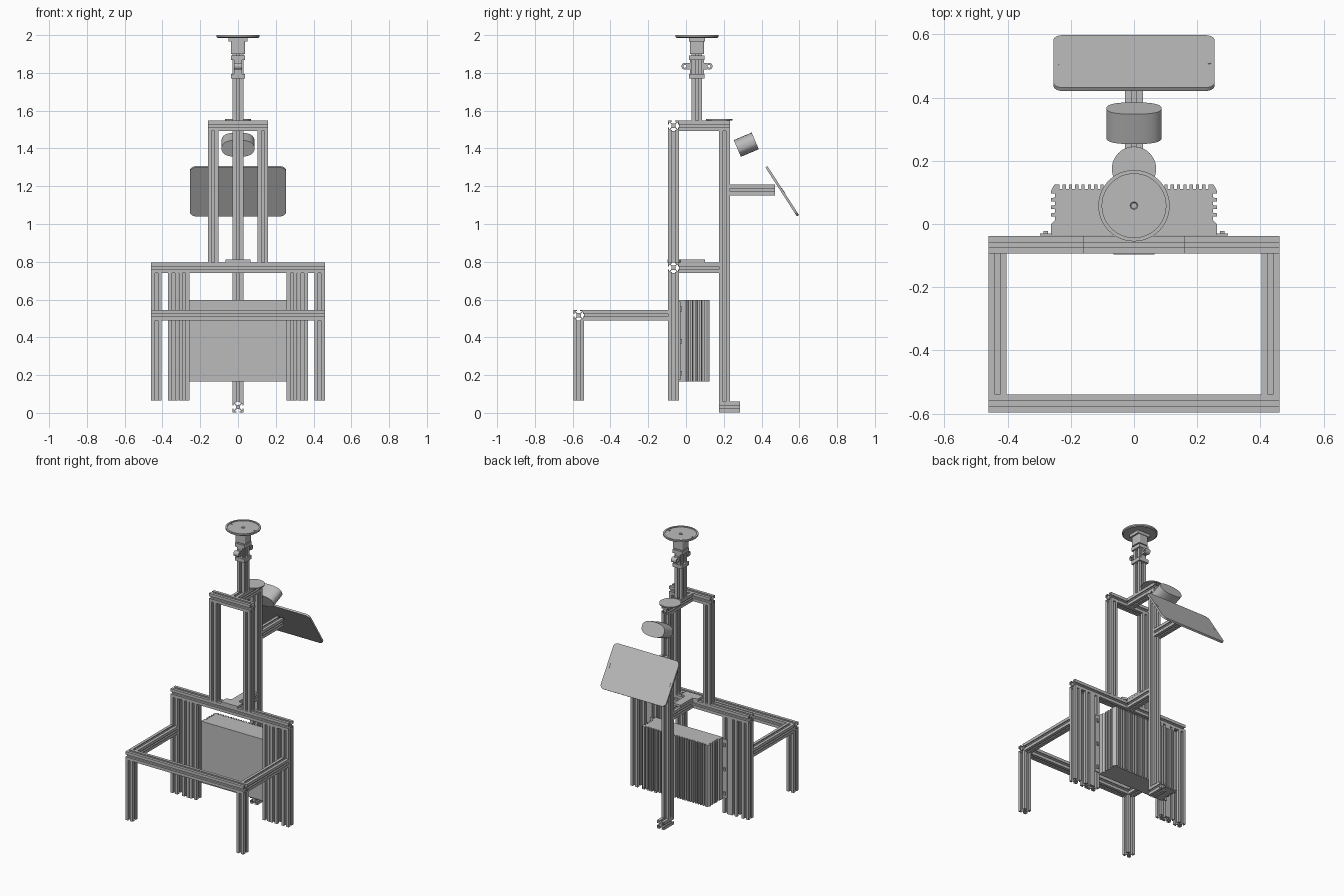
import bpy, bmesh, math
from mathutils import Vector, Matrix

if "Cube" in bpy.data.objects:
    bpy.data.objects.remove(bpy.data.objects["Cube"])

grey = bpy.data.materials.new("aluminium_grey")
grey.use_nodes = True
COL = (0.5, 0.5, 0.5, 1)
grey.diffuse_color = COL
grey.node_tree.nodes["Principled BSDF"].inputs["Base Color"].default_value = COL

W = 0.056          # extrusion width
H = W / 2
POST_Y = -0.066    # centre line of the rear frame
MAST_Y = 0.058


def finish(name, bm, smooth=False):
    bmesh.ops.recalc_face_normals(bm, faces=bm.faces)
    me = bpy.data.meshes.new(name)
    bm.to_mesh(me)
    bm.free()
    ob = bpy.data.objects.new(name, me)
    bpy.context.collection.objects.link(ob)
    me.materials.append(grey)
    if smooth:
        bpy.ops.object.select_all(action='DESELECT')
        ob.select_set(True)
        bpy.context.view_layer.objects.active = ob
        bpy.ops.object.shade_smooth_by_angle(angle=math.radians(35))
    return ob


def prism(name, outline, length, matrix, smooth=False):
    """Extrude a 2D outline along local z, then place it."""
    bm = bmesh.new()
    face = bm.faces.new([bm.verts.new((x, y, 0)) for x, y in outline])
    out = bmesh.ops.extrude_face_region(bm, geom=[face])
    top = [v for v in out["geom"] if isinstance(v, bmesh.types.BMVert)]
    bmesh.ops.translate(bm, verts=top, vec=(0, 0, length))
    bm.transform(matrix)
    return finish(name, bm, smooth)


def box(name, lo, hi):
    bm = bmesh.new()
    bmesh.ops.create_cube(bm, size=1)
    lo, hi = Vector(lo), Vector(hi)
    bm.transform(Matrix.Translation((lo + hi) / 2) @ Matrix.Diagonal((hi - lo).to_4d()))
    return finish(name, bm)


def lathe(name, profile, centre, axis='Z', steps=48):
    """Spin an (r, h) profile round an axis."""
    bm = bmesh.new()
    vs = [bm.verts.new((r, 0, h)) for r, h in profile]
    es = [bm.edges.new(p) for p in zip(vs, vs[1:])]
    bmesh.ops.spin(bm, geom=vs + es, cent=(0, 0, 0), axis=(0, 0, 1),
                   angle=math.tau, steps=steps, use_merge=True)
    bmesh.ops.remove_doubles(bm, verts=bm.verts, dist=1e-5)
    turn = Matrix.Rotation(math.pi / 2, 4, 'Y') if axis == 'X' else Matrix()
    bm.transform(Matrix.Translation(centre) @ turn)
    return finish(name, bm, True)


def rounded(w, h, r, n=8):
    pts = []
    for k, (sx, sy) in enumerate([(1, 1), (-1, 1), (-1, -1), (1, -1)]):
        for i in range(n + 1):
            a = (k + i / n) * math.pi / 2
            pts.append((sx * (w / 2 - r) + r * math.cos(a), sy * (h / 2 - r) + r * math.sin(a)))
    return pts


# Slotted extrusion cross-section: one side, repeated round four quarters
side = [(-1, -1), (-.28, -1), (-.28, -.82), (-.58, -.82), (-.58, -.7), (-.28, -.4)]
side += [(-x, y) for x, y in reversed(side[1:])]
SLOT = []
for q in range(4):
    c, s = [(1, 0), (0, 1), (-1, 0), (0, -1)][q]
    SLOT += [(H * (x * c - y * s), H * (x * s + y * c)) for x, y in side]


def rail(name, start, end):
    start, end = Vector(start), Vector(end)
    d = (end - start).normalized()
    rot = {0: Matrix.Rotation(math.pi / 2, 4, 'Y'), 1: Matrix.Rotation(-math.pi / 2, 4, 'X'),
           2: Matrix()}[max(range(3), key=lambda i: abs(d[i]))]
    return prism(name, SLOT, (end - start).length, Matrix.Translation(start) @ rot)


# Lower frame
rail("front_rail", (-.46, -.568, .517), (.46, -.568, .517))
rail("back_rail", (-.46, POST_Y, .768), (.46, POST_Y, .768))
for s, n in ((1, "left"), (-1, "right")):
    rail(n + "_front_leg", (s * .432, -.568, .065), (s * .432, -.568, .489))
    rail(n + "_side_rail", (s * .432, -.54, .517), (s * .432, -.094, .517))
    for label, x in (("outer", .432), ("middle", .342), ("inner", .285)):
        rail(f"{n}_{label}_back_post", (s * x, POST_Y, .065), (s * x, POST_Y, .74))
    rail(n + "_upper_post", (s * .132, POST_Y, .796), (s * .132, POST_Y, 1.492))

# Upper frame, rear column and mast
rail("top_rail", (-.16, POST_Y, 1.52), (.16, POST_Y, 1.52))
rail("top_link", (0, -.038, 1.52), (0, .232, 1.52))
rail("lower_link", (0, -.038, .768), (0, .175, .768))
rail("rear_column", (0, .204, .06), (0, .204, 1.492))
rail("rear_foot", (0, .175, .031), (0, .285, .031))
rail("screen_arm", (0, .232, 1.18), (0, .47, 1.18))
rail("mast", (0, MAST_Y, 1.548), (0, MAST_Y, 1.9))

# Joining plates
lathe("round_joint_plate", [(0, 0), (.07, 0), (.07, .007), (0, .007)], (0, .175, 1.549))
tee = [(-.065, -.097), (.065, -.097), (.065, -.04), (.028, -.03), (.028, .1),
       (-.028, .1), (-.028, -.03), (-.065, -.04)]
prism("tee_joint_plate", tee, .015, Matrix.Translation((0, 0, .797)))

# Tilting head: two collars, side lugs, flared hub and rimmed disc
for n, z in (("lower", 1.77), ("upper", 1.868)):
    box(n + "_collar", (-.037, MAST_Y - .041, z), (.037, MAST_Y + .041, z + .025))
for s, n in ((1, "back"), (-1, "front")):
    lathe(n + "_lug", [(.008, -.02), (.018, -.02), (.018, .02), (.008, .02), (.008, -.02)],
          (0, MAST_Y + s * .064, 1.835), 'X', 20)
    y = MAST_Y + s * .04
    box(n + "_lug_arm", (-.016, y - .014, 1.818), (.016, y + .014, 1.852))
    box(n + "_collar_bridge", (-.02, MAST_Y + s * .032 - .006, 1.78),
        (.02, MAST_Y + s * .032 + .006, 1.88))
prism("hub_block", rounded(.076, .076, .008, 3), .07, Matrix.Translation((0, MAST_Y, 1.9)))
box("hub_flange", (-.05, MAST_Y - .042, 1.965), (.05, MAST_Y + .042, 1.987))
lathe("head_disc", [(0, 1.985), (.106, 1.985), (.113, 1.99), (.113, 2.0), (.101, 2.0),
                    (.101, 1.995), (.012, 1.995), (.009, 1.99), (0, 1.99)], (0, MAST_Y, 0))
for s in (1, -1):
    lathe("disc_screw", [(0, 0), (.005, 0), (.005, .004), (0, .004)], (s * .088, MAST_Y, 1.995), steps=12)

# Finned control box: comb outline on the back and sides
half = [(.24, -.036), (.262, -.036), (.262, .0)]
for i in range(4):
    y = .012 + i * .024
    half += [(.25, y), (.25, y + .012), (.262, y + .012), (.262, y + .022)]
half += [(.252, .125)]
x = .236
while x > .012:
    half += [(x, .125), (x, .111), (x - .01, .111), (x - .01, .125)]
    x -= .02
outline = half + [(-px, py) for px, py in reversed(half)]
prism("control_box", outline, .433, Matrix.Translation((0, 0, .165)))
for s, n in ((1, "left"), (-1, "right")):
    xs = sorted((s * .25, s * .297))
    box(n + "_box_flange", (xs[0], -.037, .175), (xs[1], -.03, .59))
    for z in (.21, .38, .55):
        box(n + "_flange_bolt", (s * .28 - .007, -.03, z - .012), (s * .28 + .007, -.022, z + .012))

# Tilted screen with a home slot and speaker slit on its upper face
top_edge, low_edge = Vector((0, .426, 1.302)), Vector((0, .592, 1.044))
vdir = (top_edge - low_edge).normalized()
normal = Vector((1, 0, 0)).cross(vdir)
if normal.y < 0:
    normal = -normal
mid = (top_edge + low_edge) / 2
frame = Matrix((Vector((1, 0, 0)), vdir, normal)).transposed().to_4x4()
place = Matrix.Translation(mid) @ frame
prism("screen", rounded(.51, .307, .03), .013, place @ Matrix.Translation((0, 0, -.006)), True)
prism("screen_button", rounded(.012, .03, .005, 4), .002, place @ Matrix.Translation((.238, 0, .0065)))
prism("speaker_slit", rounded(.004, .04, .0015, 3), .001, place @ Matrix.Translation((-.238, 0, .0065)))

# Oval sensor body, axis tipped up toward the back
tilt = Matrix.Rotation(math.radians(-67), 4, 'X')
oval = []
for i in range(48):
    a = math.tau * i / 48
    c, s = math.cos(a), math.sin(a)
    oval.append((.087 * math.copysign(abs(c) ** .8, c), .048 * math.copysign(abs(s) ** .8, s)))
prism("sensor_body", oval, .103,
      Matrix.Translation((0, .319, 1.42)) @ tilt @ Matrix.Translation((0, 0, -.0515)), True)
